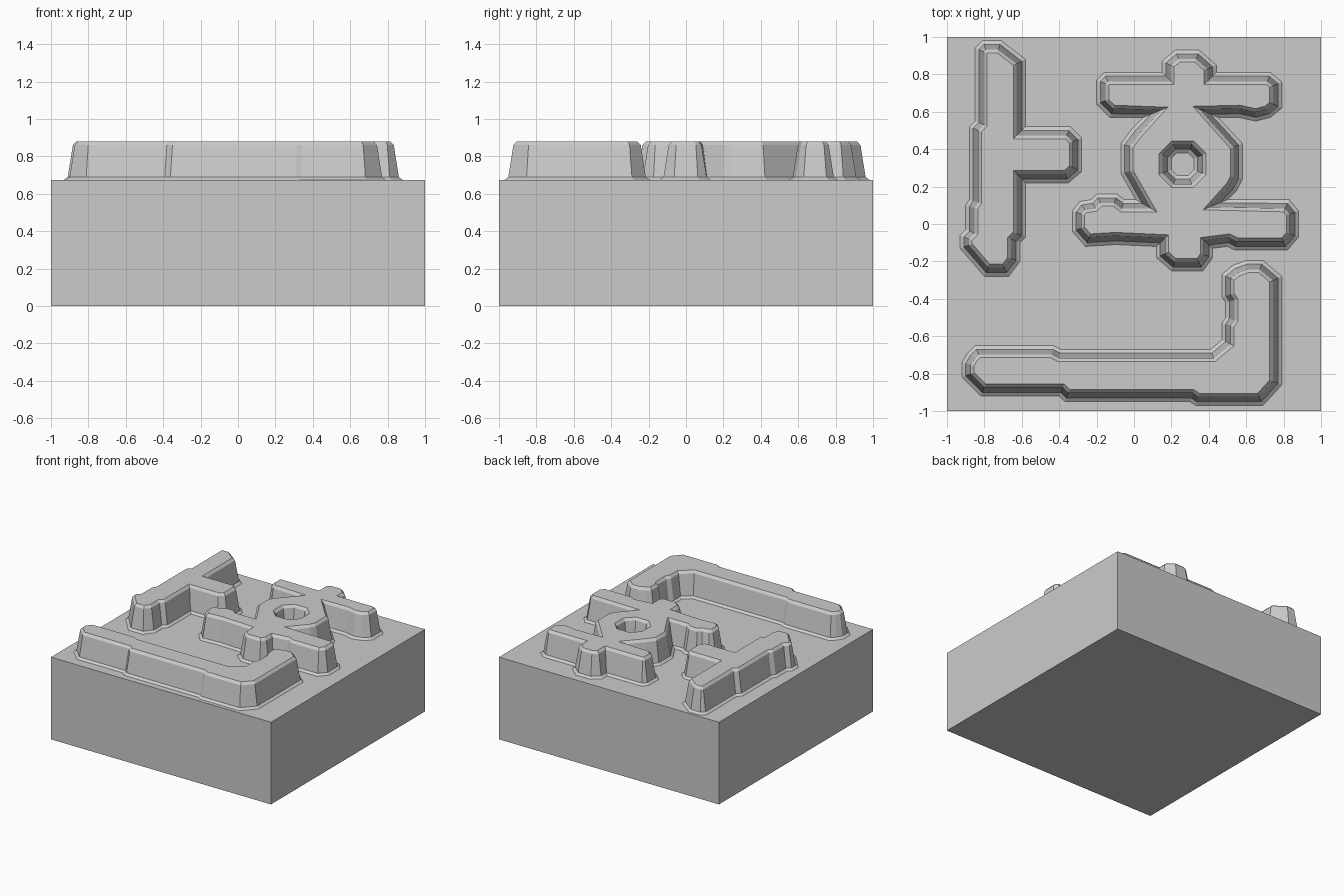
import bpy, bmesh
from mathutils import Vector

cube = bpy.data.objects.get("Cube")
if cube:
    bpy.data.objects.remove(cube)

PLATE_TOP = 0.675
# Wall section shared by all raised parts: (inset from the foot outline, height)
WALL = [(0, 0.66), (0, PLATE_TOP), (0.02, 0.69), (0.047, 0.86), (0.065, 0.88)]

grey = bpy.data.materials.new("plain grey")
grey.use_nodes = True
GREY = (0.6, 0.6, 0.6, 1)
grey.diffuse_color = GREY
grey.node_tree.nodes["Principled BSDF"].inputs["Base Color"].default_value = GREY


def add_object(name, bm):
    bmesh.ops.recalc_face_normals(bm, faces=bm.faces)
    mesh = bpy.data.meshes.new(name)
    bm.to_mesh(mesh)
    bm.free()
    mesh.materials.append(grey)
    obj = bpy.data.objects.new(name, mesh)
    bpy.context.collection.objects.link(obj)
    return obj


def inset_outline(points, distance):
    """Move every edge of a closed outline to its right by a distance."""
    result = []
    for i, point in enumerate(points):
        before = (point - points[i - 1]).normalized()
        after = (points[(i + 1) % len(points)] - point).normalized()
        n1 = Vector((before.y, -before.x))
        n2 = Vector((after.y, -after.x))
        result.append(point + (n1 + n2) * distance / max(1 + n1.dot(n2), 0.35))
    return result


def raised_part(name, *outlines):
    """Sloped walls over each outline: clockwise for solid, the other way for a hole."""
    bm = bmesh.new()
    caps = {0: [], len(WALL) - 1: []}
    for outline in outlines:
        points = [Vector(p) for p in outline]
        rings = [[bm.verts.new((p.x, p.y, z)) for p in inset_outline(points, d)]
                 for d, z in WALL]
        count = len(points)
        for low, high in zip(rings, rings[1:]):
            for i in range(count):
                j = (i + 1) % count
                bm.faces.new((low[i], low[j], high[j], high[i]))
        for level in caps:
            ring = rings[level]
            caps[level] += [bm.edges.get((ring[i - 1], ring[i])) for i in range(count)]
    for edges in caps.values():
        bmesh.ops.triangle_fill(bm, edges=edges, use_beauty=True)
    return add_object(name, bm)


# Square base block
bm = bmesh.new()
bmesh.ops.create_cube(bm, size=1)
bmesh.ops.scale(bm, vec=(2, 2, PLATE_TOP), verts=bm.verts)
bmesh.ops.translate(bm, vec=(0, 0, PLATE_TOP / 2), verts=bm.verts)
add_object("base_block", bm)

# Upright bar with a side branch
raised_part("branched_bar", [
    (-.81, .98), (-.71, .98), (-.58, .88), (-.58, .52), (-.34, .52), (-.28, .46),
    (-.28, .28), (-.35, .22), (-.58, .22), (-.58, -.07), (-.61, -.1), (-.61, -.2),
    (-.67, -.28), (-.8, -.28), (-.93, -.13), (-.93, -.06), (-.9, -.03), (-.9, .1),
    (-.88, .13), (-.88, .52), (-.85, .55), (-.85, .94)])

# Ring with cross arms, pierced by a round hole
ring_outline = [
    (.22, .93), (.35, .93), (.44, .85), (.44, .81), (.73, .81), (.79, .76),
    (.79, .62), (.73, .57), (.65, .55), (.56, .57), (.45, .57), (.58, .43),
    (.58, .24), (.55, .18), (.5, .13), (.83, .13), (.88, .07), (.88, -.07),
    (.82, -.14), (.54, -.14), (.5, -.12), (.42, -.13), (.42, -.18), (.37, -.25),
    (.2, -.25), (.12, -.18), (.12, -.12), (-.1, -.11), (-.26, -.12), (-.33, -.04),
    (-.33, .07), (-.29, .12), (-.23, .13), (-.2, .16), (-.09, .16), (-.05, .13),
    (.01, .13), (-.03, .2), (-.07, .27), (-.07, .43), (-.01, .51), (.05, .57),
    (-.13, .57), (-.2, .64), (-.2, .77), (-.16, .81), (.15, .81), (.15, .87)]
centre = Vector((.26, .32))
hole_outline = [centre + Vector((x, y)) for x, y in (
    (.06, -.03), (.06, .03), (.03, .06), (-.03, .06),
    (-.06, .03), (-.06, -.03), (-.03, -.06), (.03, -.06))]
raised_part("pierced_cross", ring_outline, hole_outline)

# Long corner bar along the front
raised_part("corner_bar", [
    (-.85, -.65), (-.43, -.65), (-.39, -.67), (.41, -.67), (.47, -.62), (.47, -.53),
    (.49, -.5), (.49, -.42), (.47, -.39), (.47, -.27), (.53, -.22), (.6, -.195),
    (.69, -.195), (.79, -.28), (.79, -.86), (.69, -.97), (.33, -.97), (.3, -.95),
    (-.37, -.95), (-.4, -.92), (-.82, -.92), (-.92, -.82), (-.92, -.74), (-.89, -.69)])
